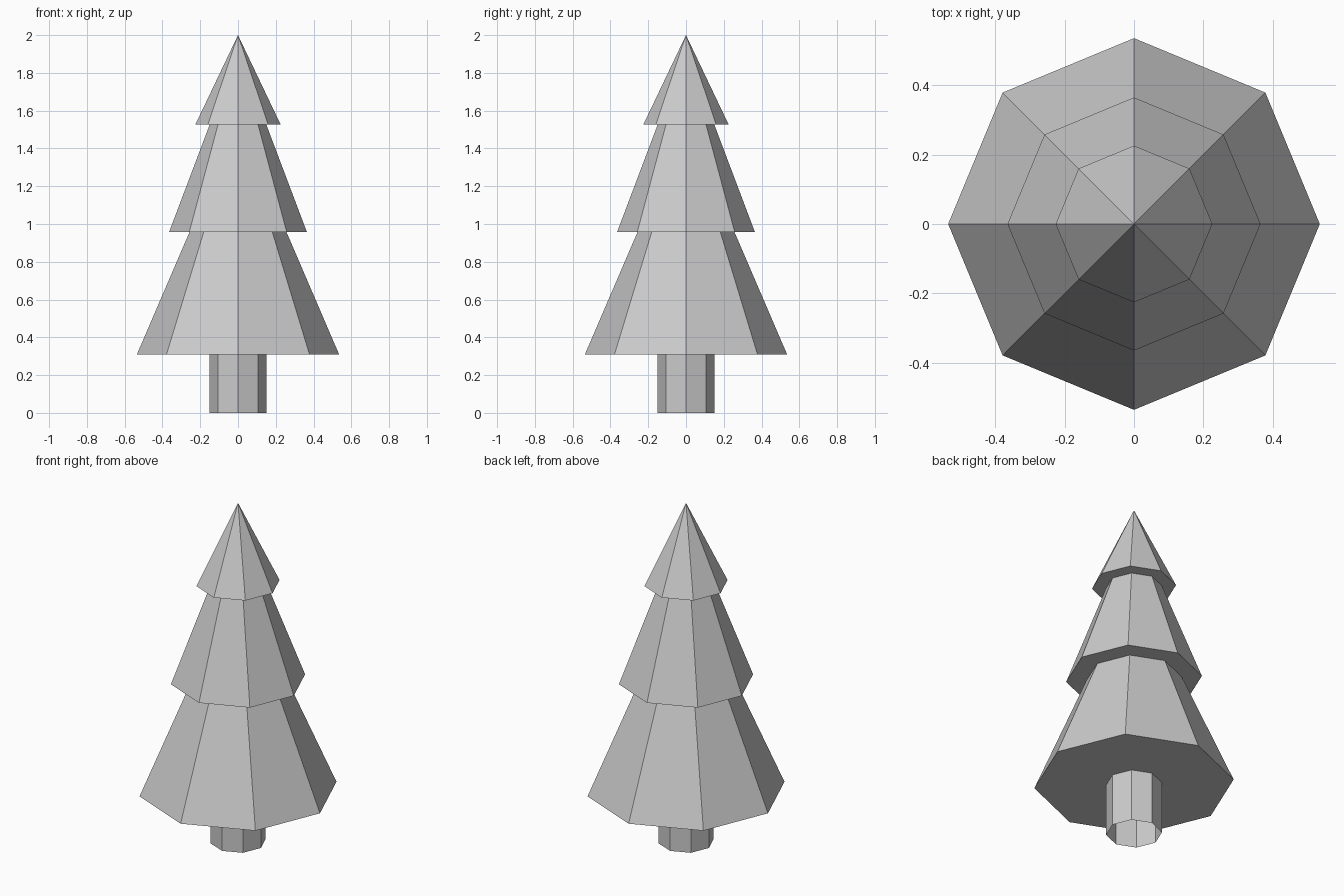
import bpy
from math import cos, sin, tau

if "Cube" in bpy.data.objects:
    bpy.data.objects.remove(bpy.data.objects["Cube"])

SIDES = 8


def lathe(name, profile):
    """Revolve (radius, z) points, listed bottom to top, into a flat-faced octagonal shell."""
    verts, rings, faces = [], [], []
    for r, z in profile:
        n = SIDES if r > 0 else 1
        start = len(verts)
        verts += [(r * cos(tau * j / SIDES), r * sin(tau * j / SIDES), z) for j in range(n)]
        rings.append([start + j % n for j in range(SIDES)])
    for low, high in zip(rings, rings[1:]):
        for j in range(SIDES):
            k = (j + 1) % SIDES
            quad = [low[j], low[k], high[k], high[j]]
            faces.append(list(dict.fromkeys(quad)))  # collapses to a triangle at the tip
    mesh = bpy.data.meshes.new(name)
    mesh.from_pydata(verts, [], faces)
    mesh.update()
    obj = bpy.data.objects.new(name, mesh)
    bpy.context.collection.objects.link(obj)
    return obj


# Trunk: open tube, hollow from below
lathe("trunk", [(0.15, 0), (0.15, 0.308)])

# Foliage: three stepped tiers with flat undersides
lathe("foliage", [
    (0.15, 0.308), (0.536, 0.308),
    (0.257, 0.957), (0.365, 0.957),
    (0.15, 1.526), (0.226, 1.526),
    (0, 2),
])
